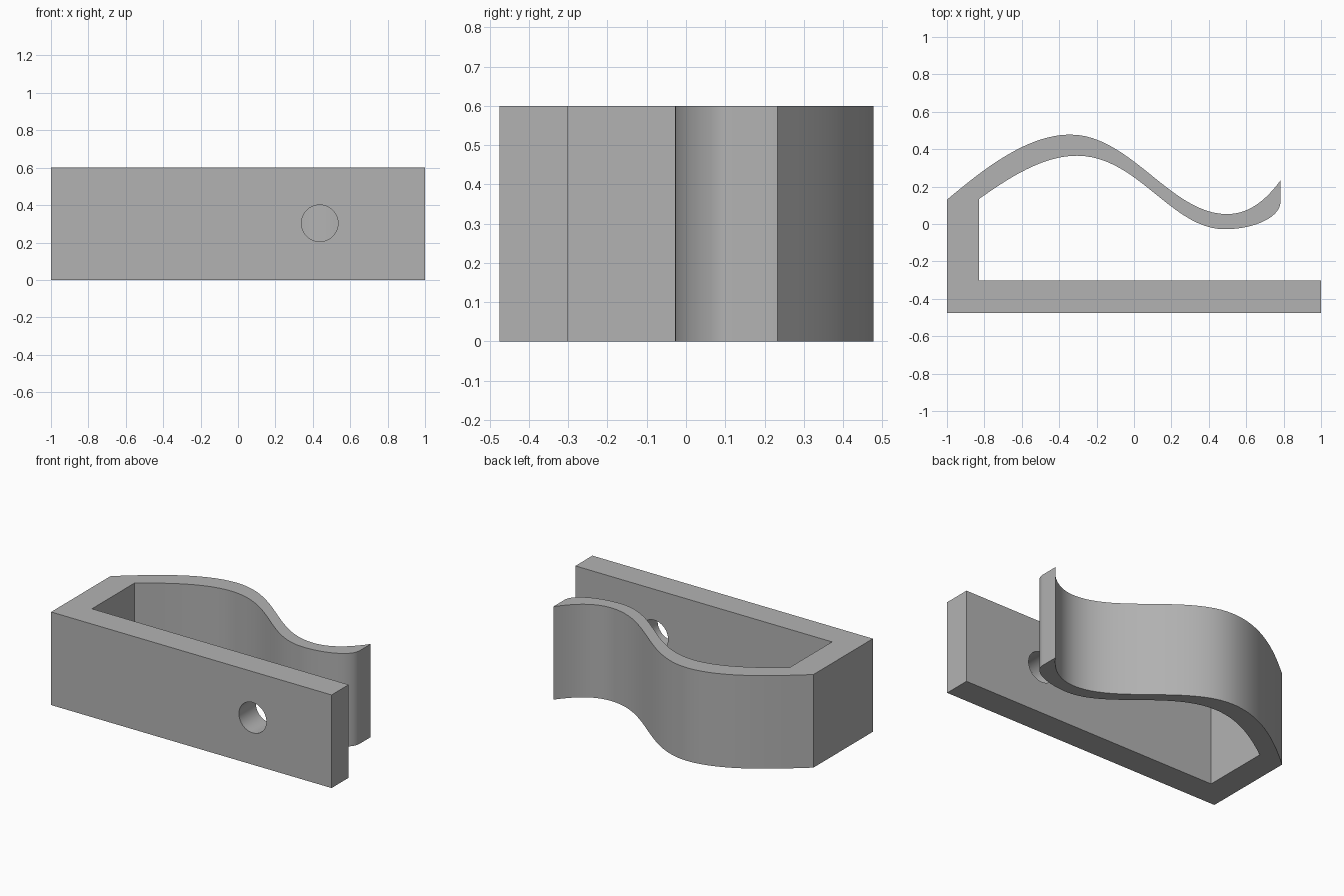
import bpy
import bmesh
from math import pi, radians
from mathutils import Vector, Matrix
from mathutils.geometry import interpolate_bezier

cube = bpy.data.objects.get("Cube")
if cube:
    bpy.data.objects.remove(cube, do_unlink=True)

HEIGHT = 0.6

# Plain grey material
grey = bpy.data.materials.new("plain grey")
grey.use_nodes = True
colour = (0.45, 0.45, 0.45, 1)
grey.diffuse_color = colour
grey.node_tree.nodes["Principled BSDF"].inputs["Base Color"].default_value = colour


def path(*segments, steps=24):
    """Join cubic segments, each given as start, handle, handle, end."""
    points = []
    for seg in segments:
        part = interpolate_bezier(*[Vector((x, y, 0)) for x, y in seg], steps)
        points += part[1:] if points else part
    return points


def make_object(name, bm):
    bmesh.ops.recalc_face_normals(bm, faces=bm.faces)
    mesh = bpy.data.meshes.new(name)
    bm.to_mesh(mesh)
    bm.free()
    mesh.materials.append(grey)
    obj = bpy.data.objects.new(name, mesh)
    bpy.context.collection.objects.link(obj)
    return obj


# Wavy spring arm: outer edge, then inner edge
outer = path(
    [(-1, 0.13), (-0.82, 0.28), (-0.58, 0.478), (-0.34, 0.478)],
    [(-0.34, 0.478), (-0.02, 0.478), (0.20, 0.053), (0.495, 0.053)],
    [(0.495, 0.053), (0.61, 0.053), (0.70, 0.12), (0.783, 0.233)])
inner = path(
    [(-0.83, 0.133), (-0.69, 0.23), (-0.50, 0.365), (-0.305, 0.365)],
    [(-0.305, 0.365), (0.02, 0.365), (0.20, -0.028), (0.485, -0.028)],
    [(0.485, -0.028), (0.63, -0.028), (0.783, 0.03), (0.783, 0.12)])

# Back plate and end wall complete the outline
plate = [Vector((x, y, 0)) for x, y in
         [(-0.83, -0.302), (1, -0.302), (1, -0.475), (-1, -0.475)]]

# Extrude the outline into the clip body
bm = bmesh.new()
face = bm.faces.new([bm.verts.new(p) for p in outer + inner[::-1] + plate])
top = bmesh.ops.extrude_face_region(bm, geom=[face])["geom"]
bmesh.ops.translate(bm, vec=(0, 0, HEIGHT),
                    verts=[v for v in top if isinstance(v, bmesh.types.BMVert)])
clip = make_object("spring_clip", bm)

# Screw hole through the plate
bm = bmesh.new()
bmesh.ops.create_cone(bm, cap_ends=True, segments=64, radius1=0.098, radius2=0.098,
                      depth=0.3, matrix=Matrix.Translation((0.437, -0.4, 0.303))
                      @ Matrix.Rotation(pi / 2, 4, "X"))
cutter = make_object("hole_cutter", bm)
cutter.hide_render = True

cut = clip.modifiers.new("screw hole", "BOOLEAN")
cut.operation = "DIFFERENCE"
cut.solver = "EXACT"
cut.object = cutter
bpy.ops.object.select_all(action="DESELECT")
clip.select_set(True)
bpy.context.view_layer.objects.active = clip
bpy.ops.object.modifier_apply(modifier=cut.name)
bpy.data.objects.remove(cutter, do_unlink=True)

# Smooth curves with crisp corners
bpy.ops.object.shade_smooth_by_angle(angle=radians(30))
